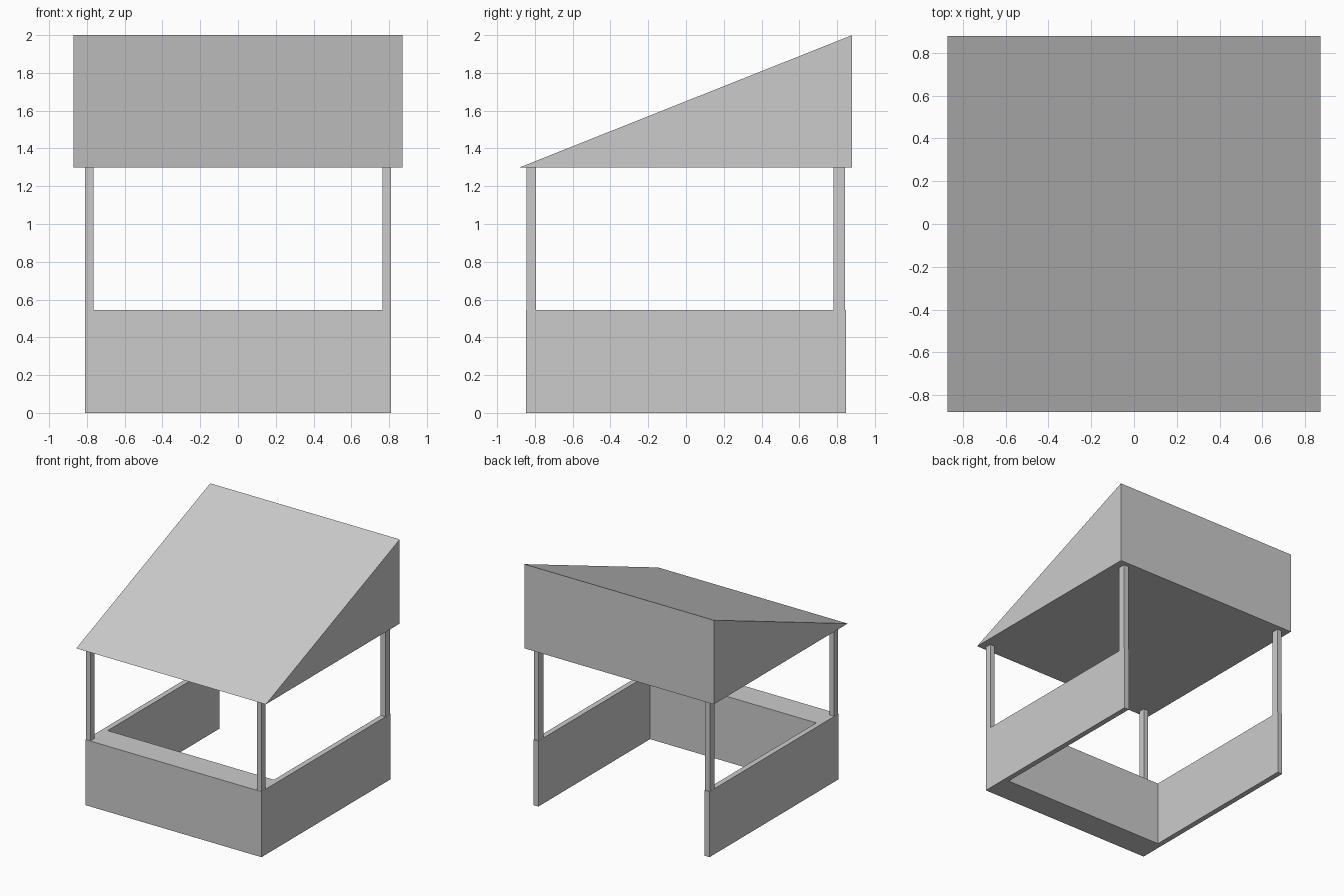
import bpy

if "Cube" in bpy.data.objects:
    bpy.data.objects.remove(bpy.data.objects["Cube"])


def prism(name, base, offset):
    """Extrude a planar outline by an offset vector into a closed solid."""
    n = len(base)
    far = [tuple(a + b for a, b in zip(p, offset)) for p in base]
    faces = [tuple(reversed(range(n))), tuple(range(n, 2 * n))]
    faces += [(i, (i + 1) % n, (i + 1) % n + n, i + n) for i in range(n)]
    mesh = bpy.data.meshes.new(name)
    mesh.from_pydata(base + far, [], faces)
    mesh.update()
    obj = bpy.data.objects.new(name, mesh)
    bpy.context.collection.objects.link(obj)
    return obj


# U-shaped low wall: deep counter in front, thin sides, open back
W, D, WALL_TOP = 0.81, 0.848, 0.545
INNER_X, INNER_Y = 0.765, -0.62
outline = [(-W, -D), (W, -D), (W, D), (INNER_X, D),
           (INNER_X, INNER_Y), (-INNER_X, INNER_Y), (-INNER_X, D), (-W, D)]
prism("counter_wall", [(x, y, 0) for x, y in outline], (0, 0, WALL_TOP))

# Four corner posts, running down inside the walls
for side, sx in (("left", -1), ("right", 1)):
    for end, y0, y1 in (("front", -0.845, -0.793), ("back", 0.782, 0.843)):
        x0, x1 = sorted((sx * 0.766, sx * 0.809))
        prism(f"{end}_{side}_post",
              [(x0, y0, 0.002), (x1, y0, 0.002), (x1, y1, 0.002), (x0, y1, 0.002)],
              (0, 0, 1.3))

# Solid wedge roof sloping down to the front
R, RY = 0.872, 0.88
prism("wedge_roof", [(-R, -RY, 1.3), (-R, RY, 1.3), (-R, RY, 2.0)], (2 * R, 0, 0))
